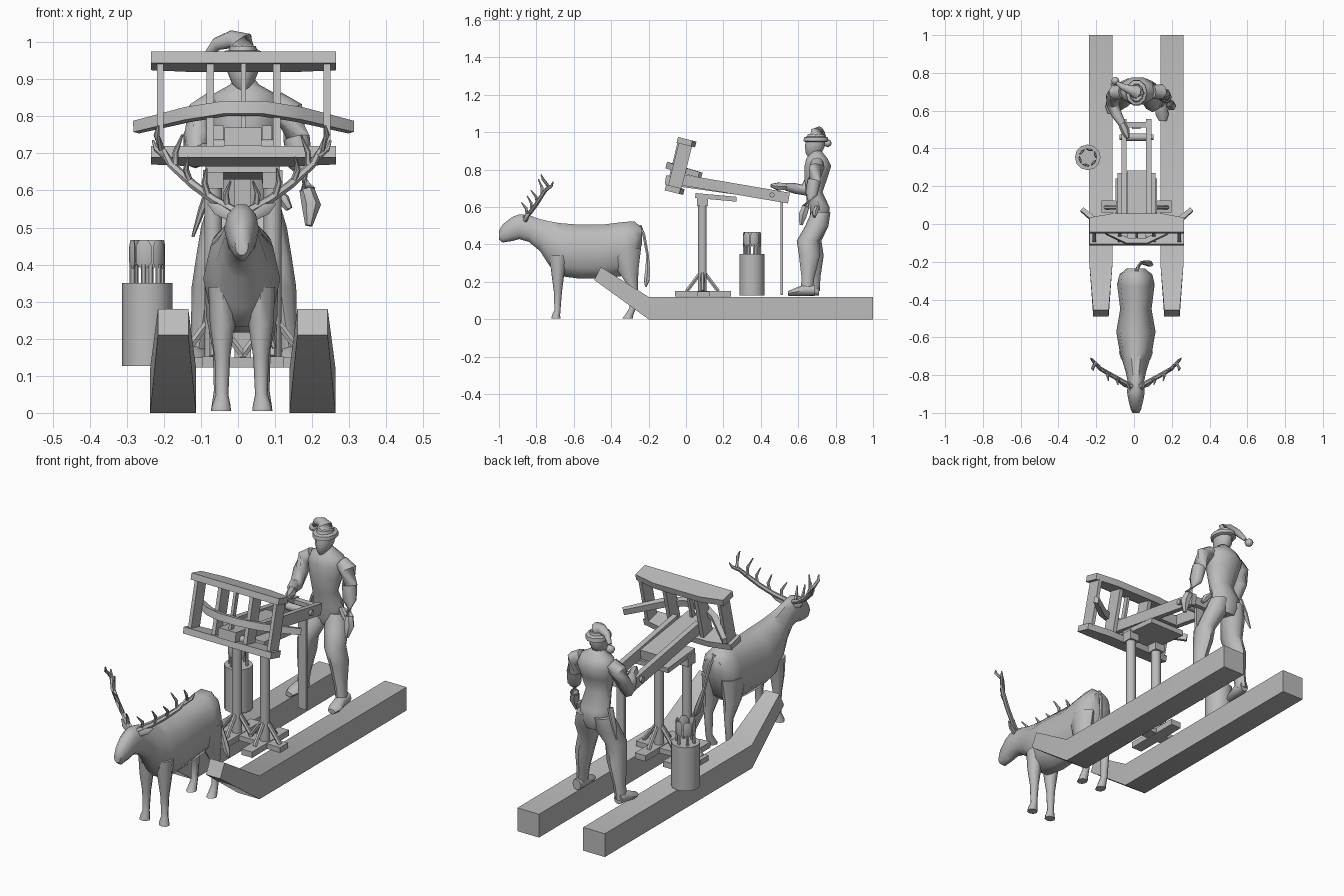
import bpy, bmesh, math
from mathutils import Vector as V, Matrix

C = 0.013  # centre line in x
grey = bpy.data.materials.new("plain_grey")
grey.diffuse_color = (0.5, 0.5, 0.5, 1)


def finish(name, bm, angle=40):
    bmesh.ops.recalc_face_normals(bm, faces=bm.faces)
    me = bpy.data.meshes.new(name)
    bm.to_mesh(me)
    bm.free()
    me.materials.append(grey)
    me.shade_smooth()
    me.set_sharp_from_angle(angle=math.radians(angle))
    ob = bpy.data.objects.new(name, me)
    bpy.context.collection.objects.link(ob)
    return ob


def tube(name, pts, radii, n=8, axis=None, ref=(0, 0, 1), turn=0.0, angle=50):
    """Loft of elliptical rings along a path; radii are numbers or (side, up) pairs."""
    bm = bmesh.new()
    pts = [V(p) for p in pts]
    if not isinstance(radii, (list, tuple)):
        radii = [radii] * len(pts)
    rings = []
    for i, p in enumerate(pts):
        t = V(axis) if axis else pts[min(i + 1, len(pts) - 1)] - pts[max(i - 1, 0)]
        t.normalize()
        r = V(ref) if abs(t.dot(V(ref))) < 0.9 else V((0, 1, 0))
        a = t.cross(r).normalized()
        b = a.cross(t)
        ra, rb = radii[i] if isinstance(radii[i], tuple) else (radii[i],) * 2
        ang = [2 * math.pi * (k + turn) / n for k in range(n)]
        rings.append([bm.verts.new(p + a * ra * math.cos(w) + b * rb * math.sin(w)) for w in ang])
    for r0, r1 in zip(rings, rings[1:]):
        for k in range(n):
            bm.faces.new((r0[k], r0[(k + 1) % n], r1[(k + 1) % n], r1[k]))
    bm.faces.new(rings[0])
    bm.faces.new(rings[-1])
    return finish(name, bm, angle)


def beam(name, p, q, w, h):
    """Square bar from p to q, w wide and h high."""
    k = math.sqrt(0.5)
    return tube(name, [p, q], [(w * k, h * k)] * 2, 4, turn=0.5)


def prism(name, outline, z0, z1, mat):
    bm = bmesh.new()
    lo = [bm.verts.new(mat @ V((x, y, z0))) for x, y in outline]
    f = bm.faces.new(lo)
    up = bmesh.ops.extrude_face_region(bm, geom=[f])["geom"]
    bmesh.ops.translate(bm, vec=mat.to_3x3() @ V((0, 0, z1 - z0)),
                        verts=[g for g in up if isinstance(g, bmesh.types.BMVert)])
    return finish(name, bm)


# --- runners: square logs with upturned tapered tips
for s in (-1, 1):
    bm = bmesh.new()
    rows = []
    for y0, z0, y1, z1, hw in ((1, 0, 1, .12, .062), (-.2, 0, -.2, .12, .062), (-.49, .21, -.455, .28, .041)):
        x = C + s * .188
        rows.append([bm.verts.new(v) for v in ((x - hw, y0, z0), (x + hw, y0, z0), (x + hw, y1, z1), (x - hw, y1, z1))])
    for a, b in zip(rows, rows[1:]):
        for k in range(4):
            bm.faces.new((a[k], a[(k + 1) % 4], b[(k + 1) % 4], b[k]))
    bm.faces.new(rows[0])
    bm.faces.new(rows[-1])
    finish("runner", bm)

# --- two posts with crossed feet and braces
for s in (-1, 1):
    x, y = C + s * .08, .088
    tube("post", [(x, y, .13), (x, y, .65)], .024, 10)
    beam("foot_long", (x, -.06, .137), (x, .24, .137), .06, .03)
    beam("foot_cross", (x - .105, y + .005, .136), (x + .105, y + .005, .136), .065, .026)
    for dx, dy in ((1, 0), (-1, 0), (0, 1), (0, -1)):
        tube("brace", [(x + dx * .085, y + dy * .085, .15), (x + dx * .01, y + dy * .01, .25)], .011, 6)
    beam("post_head", (x, y - .03, .63), (x, y + .03, .63), .055, .05)

# --- stock: rails, trough, bed plate, winch and rear prop
for s in (-1, 1):
    beam("rail", (C + s * .065, -.03, .747), (C + s * .065, .55, .648), .027, .058)
    tube("winch_boss", [(C + s * .078, .46, .665), (C + s * .09, .46, .665)], .014, 8)
beam("trough", (C, -.11, .745), (C, .28, .69), .1, .05)
beam("bed_plate", (C, .05, .662), (C, .27, .642), .2, .026)
tube("winch_drum", [(C - .06, .46, .665), (C + .06, .46, .665)], .02, 8)
beam("rear_crosspiece", (C - .06, .525, .655), (C + .06, .525, .655), .03, .045)
beam("rear_prop", (C, .511, .13), (C, .511, .64), .045, .014)

# --- tilted bow frame
F = Matrix.Translation((C + .002, -.03, .82)) @ Matrix.Rotation(math.radians(-14), 4, 'X')
slab = [(-.25, -.05), (.25, -.05), (.25, .03), (.13, .052), (-.13, .052), (-.25, .03)]
prism("frame_top", slab, .115, .147, F)
prism("frame_bottom", slab, -.147, -.115, F)
for x, w in ((-.225, .009), (.225, .009), (-.09, .01), (.09, .01)):
    prism("frame_upright", [(x - w, -.038), (x + w, -.038), (x + w, .035), (x - w, .035)], -.12, .12, F)
prism("centre_upright", [(-.007, -.045), (.007, -.045), (.007, -.02), (-.007, -.02)], -.12, .12, F)
tube("bow", [F @ V(p) for p in ((-.29, .115, -.022), (-.15, -.01, -.018), (-.05, -.06, -.014),
     (.05, -.06, -.014), (.15, -.01, -.018), (.29, .115, -.022))],
     [(.016, .022)] + [(.021, .025)] * 4 + [(.016, .022)], 4, ref=F.to_3x3() @ V((0, 0, 1)), turn=.5)
tube("front_roller", [(C - .085, -.06, .72), (C + .085, -.06, .72)], .018, 8)

# --- bolt barrel beside the runner
bx, by = -.245, .353
tube("barrel", [(bx, by, .126), (bx, by, .35)], .068, 12)
for k in range(6):
    w = k * math.pi / 3 + .3
    r = .042
    x, y = bx + r * math.cos(w), by + r * math.sin(w)
    tube("bolt_shaft", [(x, y, .34), (x, y, .40)], .008, 6)
    tube("bolt_blade", [(x, y, z) for z in (.39, .405, .45, .467)],
         [(.009, .005), (.022, .006), (.022, .006), (.012, .004)], 6, axis=(0, 0, 1), ref=(math.cos(w), math.sin(w), 0))

# --- deer body, neck and head: y, top, bottom, half width
sec = [(-.235, .49, .40, .05), (-.275, .53, .27, .09), (-.33, .528, .225, .098), (-.45, .513, .21, .083),
       (-.57, .513, .21, .104), (-.68, .522, .225, .085), (-.73, .53, .28, .07), (-.78, .54, .36, .055),
       (-.84, .56, .41, .042), (-.89, .565, .425, .047), (-.93, .55, .415, .04), (-.98, .51, .408, .028), (-1, .475, .425, .018)]
tube("deer_body", [(C - .003, y, (t + b) / 2) for y, t, b, w in sec], [(w, (t - b) / 2) for y, t, b, w in sec],
     10, axis=(0, 1, 0))
for s in (-1, 1):
    X = lambda d: C - .003 + s * d
    tube("deer_front_leg", [(X(.05), -.68, .34), (X(.052), -.685, .24), (X(.052), -.685, .15), (X(.053), -.687, .05),
         (X(.055), -.695, .02), (X(.056), -.695, .005)],
         [(.04, .05), (.034, .034), (.021, .022), (.017, .016), (.025, .022), (.027, .024)], 8, axis=(0, 0, -1), ref=(0, 1, 0))
    tube("deer_back_leg", [(X(.05), -.32, .38), (X(.058), -.31, .26), (X(.058), -.28, .17), (X(.058), -.285, .06),
         (X(.058), -.305, .02), (X(.058), -.312, .005)],
         [(.05, .08), (.038, .055), (.02, .024), (.017, .017), (.023, .023), (.025, .028)], 8, axis=(0, 0, -1), ref=(0, 1, 0))
    tube("deer_ear", [(X(.03), -.86, .53), (X(.065), -.85, .55), (X(.09), -.835, .565)],
         [(.012, .014), (.01, .018), .003], 6)
    tube("antler", [(X(.02), -.86, .545), (X(.075), -.83, .575), (X(.13), -.80, .615), (X(.19), -.765, .67),
         (X(.215), -.735, .71), (X(.23), -.765, .75), (X(.225), -.775, .775)],
         [.013, .012, .012, .011, .01, .008, .003], 6)
    for p, q in (((.09, -.825, .585), (.095, -.85, .66)), ((.04, -.85, .56), (.03, -.88, .625)),
                 ((.14, -.795, .625), (.145, -.83, .69)), ((.18, -.77, .66), (.16, -.79, .75)),
                 ((.205, -.75, .69), (.24, -.71, .735))):
        a, b = V((X(p[0]), *p[1:])), V((X(q[0]), *q[1:]))
        tube("antler_tine", [a, (a + b) / 2 + V((s * .008, .01, 0)), b], [.009, .008, .003], 6)
tube("deer_tail", [(C, -.25, .50), (C + .01, -.225, .45), (C + .025, -.205, .34), (C + .05, -.205, .26),
     (C + .07, -.21, .21), (C + .085, -.215, .175)], [.012, .009, .008, .015, .017, .005], 6)

# --- crewman: torso and head, z, y, half width, half depth
sec = [(.50, .715, .06, .04), (.54, .715, .08, .055), (.60, .715, .08, .055), (.68, .685, .068, .047),
       (.76, .695, .088, .066), (.82, .705, .1, .075), (.86, .70, .085, .06), (.885, .70, .04, .038), (.90, .695, .027, .03)]
tube("torso", [(C + .005, y, z) for z, y, a, b in sec], [(a, b) for z, y, a, b in sec], 10, axis=(0, 0, 1), ref=(0, 1, 0))
sec = [(.87, .675, .016, .025), (.89, .682, .03, .045), (.92, .688, .042, .054), (.96, .692, .044, .056), (.99, .695, .035, .045)]
tube("head", [(C, y, z) for z, y, a, b in sec], [(a, b) for z, y, a, b in sec], 10, axis=(0, 0, 1), ref=(0, 1, 0))
tube("hat_brim", [(C, .695, z) for z in (.948, .953, .972, .977)], [(.05, .058), (.058, .07), (.056, .067), (.046, .054)],
     10, axis=(0, 0, 1), ref=(0, 1, 0))
tube("hat_crown", [(C, .695, .965), (C - .005, .70, 1.0), (C - .03, .71, 1.008), (C - .07, .725, .995), (C - .1, .745, .96)],
     [.05, .036, .024, .018, .01], 8)
tube("pompom", [(C - .112, .757, z) for z in (.922, .929, .942, .955, .962)], [.006, .017, .022, .017, .006], 8, axis=(0, 0, 1))
for s in (-1, 1):
    X = lambda d: C + .003 + s * d
    y = .03 if s < 0 else -.01
    tube("leg", [(X(.045), .72, .57), (X(.058), .70, .50), (X(.082), .655 + y * .3, .42), (X(.098), .665 + y * .5, .34),
         (X(.115), .66 + y * .8, .22), (X(.125), .655 + y, .15)],
         [(.05, .052), (.058, .062), (.047, .06), (.043, .056), (.028, .034), (.026, .032)], 8, axis=(0, 0, -1), ref=(0, 1, 0))
    tube("shoe", [(X(.125), .695 + y * .5, .155), (X(.127), .64 + y, .155), (X(.133), .59 + y, .145), (X(.136), .555 + y, .138)],
         [(.024, .028), (.03, .03), (.035, .02), (.02, .012)], 8, axis=(0, 1, 0))
tube("hanging_arm", [(C + .085, .70, .835), (C + .125, .70, .81), (C + .145, .685, .74), (C + .155, .67, .67), (C + .175, .64, .60)],
     [.035, .042, .036, .033, .022], 8)
tube("hanging_hand", [(C + .172, .642, .605), (C + .185, .625, .56), (C + .178, .615, .505)], [.02, .026, .01], 6)
tube("reaching_arm", [(C - .075, .70, .835), (C - .11, .695, .81), (C - .125, .675, .75), (C - .125, .635, .69),
     (C - .105, .58, .70), (C - .075, .53, .71)], [.035, .042, .037, .034, .028, .02], 8)
tube("reaching_hand", [(C - .078, .535, .71), (C - .06, .495, .71), (C - .045, .455, .715)], [.02, .024, .01], 6)
# belt gear
tube("sheath", [(C - .085, .72, .62), (C - .11, .73, .55), (C - .135, .74, .475)], [(.01, .018), (.01, .016), .004], 6)
tube("pouch", [(C + .085, .70, .60), (C + .11, .69, .575), (C + .125, .685, .55)], [.012, .017, .01], 6)
